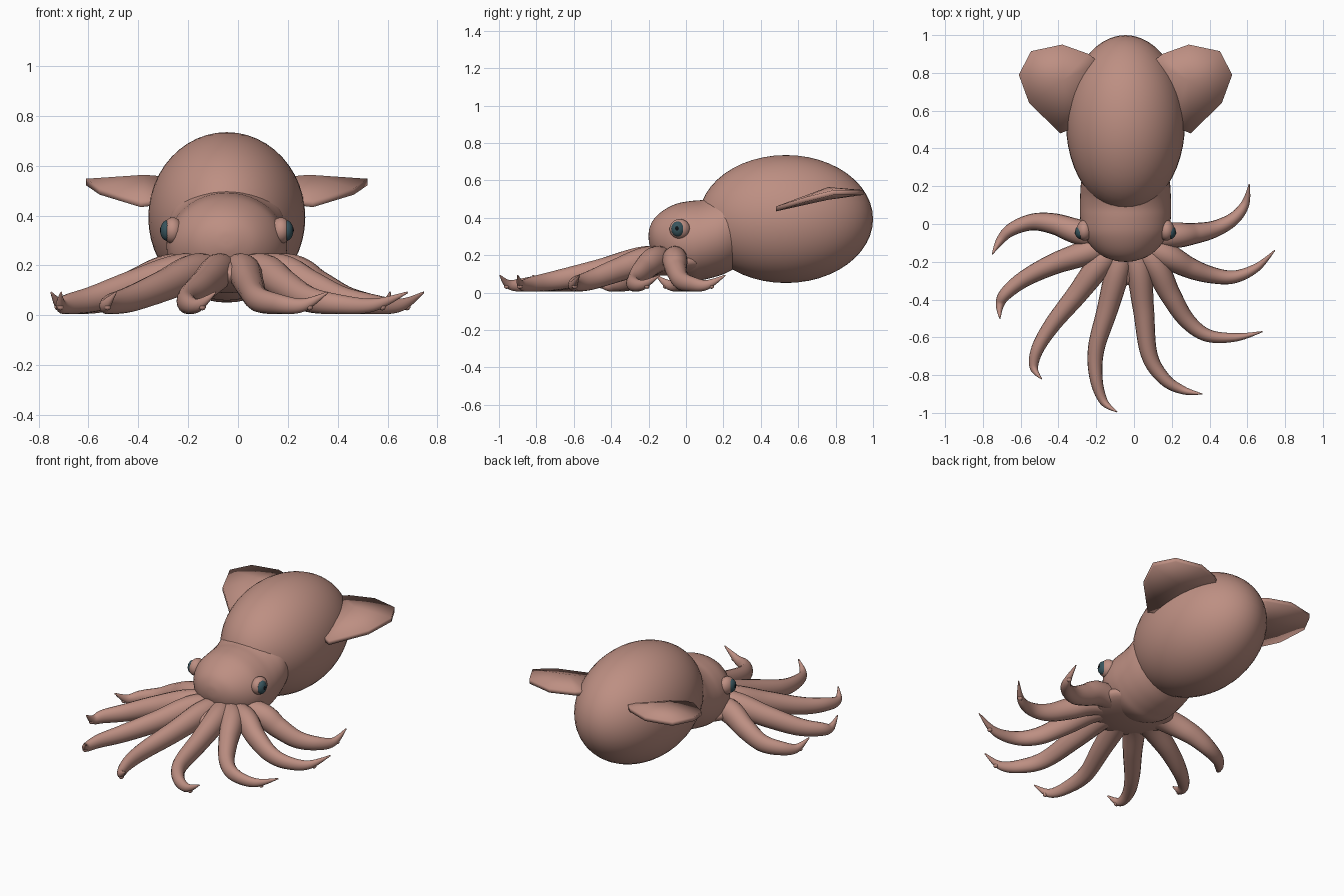
import bpy, bmesh, math
from mathutils import Vector

cube = bpy.data.objects.get("Cube")
if cube:
    bpy.data.objects.remove(cube)

MID = -0.045  # x of the body's symmetry plane
UP = Vector((0, 0, 1))


def material(name, colour, rough=0.6):
    mat = bpy.data.materials.new(name)
    mat.use_nodes = True
    mat.diffuse_color = (*colour, 1)
    shader = mat.node_tree.nodes["Principled BSDF"]
    shader.inputs["Base Color"].default_value = (*colour, 1)
    shader.inputs["Roughness"].default_value = rough
    return mat


SKIN = material("dusty pink skin", (0.51, 0.275, 0.225))
IRIS = material("dark teal iris", (0.04, 0.09, 0.11))
PUPIL = material("black pupil", (0.005, 0.006, 0.008))


def finish(name, bm, mat):
    bmesh.ops.recalc_face_normals(bm, faces=bm.faces)
    for face in bm.faces:
        face.smooth = True
    mesh = bpy.data.meshes.new(name)
    bm.to_mesh(mesh)
    bm.free()
    mesh.materials.append(mat)
    obj = bpy.data.objects.new(name, mesh)
    bpy.context.collection.objects.link(obj)
    return obj


def ball(name, centre, size, mat, segments=24):
    bm = bmesh.new()
    bmesh.ops.create_uvsphere(bm, u_segments=segments, v_segments=segments // 2, radius=1)
    bmesh.ops.scale(bm, vec=size, verts=bm.verts)
    bmesh.ops.translate(bm, vec=centre, verts=bm.verts)
    return finish(name, bm, mat)


def spline(points, steps):
    """Catmull-Rom samples through points of any dimension."""
    pts = [points[0], *points, points[-1]]
    out = []
    for a, b, c, d in zip(pts, pts[1:], pts[2:], pts[3:]):
        for k in range(steps):
            t = k / steps
            out.append([q + t / 2 * (r - p + t * (2*p - 5*q + 4*r - s + t * (3*q - p - 3*r + s)))
                        for p, q, r, s in zip(a, b, c, d)])
    return out + [list(points[-1])]


def loft(name, rings, sides, mat):
    """Skin a row of ellipses, each given as centre and two half axes."""
    bm = bmesh.new()
    rows = []
    for centre, side, top in rings:
        angles = [math.tau * k / sides for k in range(sides)]
        rows.append([bm.verts.new(centre + side * math.cos(a) + top * math.sin(a)) for a in angles])
    for low, high in zip(rows, rows[1:]):
        for k in range(sides):
            n = (k + 1) % sides
            bm.faces.new((low[k], low[n], high[n], high[k]))
    bm.faces.new(rows[0])
    bm.faces.new(rows[-1])
    return finish(name, bm, mat)


# Mantle: a plain egg-shaped body
ball("mantle", (MID, .534, .393), (.315, .466, .342), SKIN, 48)

# Head, running back into the mantle: y, middle height, half height, half width
sections = [
    (-.2, .3, .005, .005), (-.195, .3, .045, .05), (-.17, .295, .1, .12),
    (-.12, .285, .155, .18), (-.05, .28, .195, .225), (.03, .275, .215, .24),
    (.09, .282, .214, .242), (.15, .3, .218, .24), (.22, .335, .228, .235),
    (.32, .375, .21, .21)]
loft("head",
     [(Vector((MID, y, z)), Vector((rx, 0, 0)), Vector((0, 0, rz)))
      for y, z, rz, rx in spline(sections, 4)], 48, SKIN)

# Crown that webs the arms together under the head
ball("arm_crown", (MID, -.09, .162), (.26, .235, .072), SKIN, 32)

# Arms: plan paths from root to tip, sharing one height and thickness profile
paths = {
    "left_back_arm": [(.2, -.06), (.32, -.05), (.43, -.025), (.53, .03), (.59, .11), (.61, .21)],
    "left_side_arm": [(.16, -.16), (.29, -.23), (.41, -.27), (.53, -.28), (.65, -.23), (.745, -.14)],
    "left_front_arm": [(.1, -.2), (.19, -.37), (.28, -.51), (.39, -.59), (.54, -.6), (.68, -.57)],
    "left_middle_arm": [(.02, -.22), (.05, -.45), (.08, -.69), (.16, -.82), (.26, -.88), (.36, -.9)],
    "right_middle_arm": [(-.08, -.22), (-.14, -.45), (-.2, -.66), (-.2, -.82), (-.16, -.94), (-.09, -.995)],
    "right_front_arm": [(-.17, -.2), (-.3, -.37), (-.43, -.53), (-.51, -.66), (-.53, -.76), (-.49, -.82)],
    "right_side_arm": [(-.22, -.14), (-.42, -.21), (-.58, -.29), (-.68, -.37), (-.71, -.43), (-.71, -.5)],
    "right_back_arm": [(-.26, -.05), (-.42, 0), (-.54, .01), (-.65, -.03), (-.71, -.09), (-.75, -.16)],
}
heights = (.175, .118, .066, .046, .041, .092)
radii = (.068, .056, .044, .034, .022, .003)
for name, path in paths.items():
    points = [(MID, -.06, .17, .06)]
    points += [(x, y, z, r) for (x, y), z, r in zip(path, heights, radii)]
    samples = spline(points, 8)
    spots = [Vector(s[:3]) for s in samples]
    rings = []
    for i, (spot, sample) in enumerate(zip(spots, samples)):
        along = (spots[min(i + 1, len(spots) - 1)] - spots[max(i - 1, 0)]).normalized()
        side = along.cross(UP).normalized()
        # A little taller than wide away from the root
        tall = 1 + .2 * min(i / 24, 1)
        rings.append((spot, side * sample[3], side.cross(along) * sample[3] * tall))
    loft(name, rings, 16, SKIN)
    # Small sucker beneath the tip
    x, y, z, r = samples[-7]
    ball(f"{name}_sucker", (x, y, max(z - r, .016)), (.015, .015, .014), SKIN, 10)

# Fins: angular plates, thickest in the middle, tilted down to the front
outline = [(.1, .86), (.15, .9), (.29, .95), (.455, .915), (.52, .79), (.465, .64), (.3, .48), (.2, .52)]


def fin_height(y):
    return .447 + .088 * min((y - .48) / .28, 1)


for label, sign in (("left", 1), ("right", -1)):
    bm = bmesh.new()
    layers = []
    for lift in (1, -1):
        rim = [bm.verts.new((MID + sign * (x - MID), y, fin_height(y) + lift * .013)) for x, y in outline]
        hub = bm.verts.new((MID + sign * .33, .76, .53 + lift * .034))
        layers.append(rim)
        for a, b in zip(rim, rim[1:] + rim[:1]):
            bm.faces.new((a, b, hub))
    top, low = layers
    for k in range(len(top)):
        bm.faces.new((top[k - 1], top[k], low[k], low[k - 1]))
    finish(f"{label}_fin", bm, SKIN)

    # Eyes: skin lid, iris and pupil, each reaching a little further out
    ball(f"{label}_eyelid", (MID + sign * .217, -.033, .34), (.042, .055, .053), SKIN)
    ball(f"{label}_iris", (MID + sign * .24, -.043, .34), (.027, .036, .041), IRIS)
    ball(f"{label}_pupil", (MID + sign * .252, -.047, .342), (.017, .016, .02), PUPIL)
